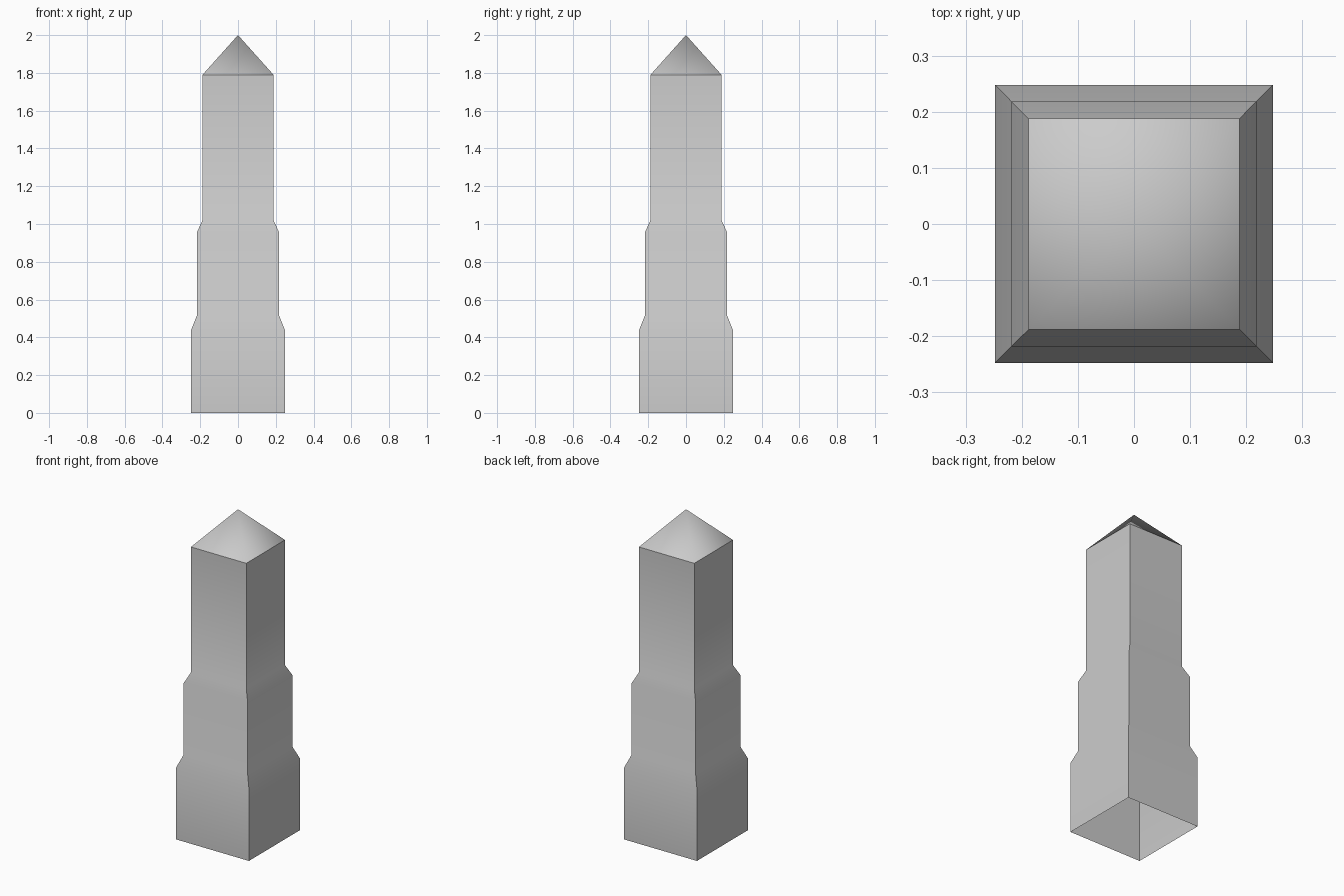
import bpy, bmesh, math

if "Cube" in bpy.data.objects:
    bpy.data.objects.remove(bpy.data.objects["Cube"])


def square_ring(bm, half, z):
    return [bm.verts.new((x * half, y * half, z))
            for x, y in ((-1, -1), (1, -1), (1, 1), (-1, 1))]


def finish(bm, name):
    bmesh.ops.recalc_face_normals(bm, faces=bm.faces)
    mesh = bpy.data.meshes.new(name)
    bm.to_mesh(mesh)
    bm.free()
    obj = bpy.data.objects.new(name, mesh)
    bpy.context.collection.objects.link(obj)
    return obj


def smooth(obj, degrees):
    bpy.ops.object.select_all(action='DESELECT')
    obj.select_set(True)
    bpy.context.view_layer.objects.active = obj
    bpy.ops.object.shade_smooth_by_angle(angle=math.radians(degrees))


# Stepped square shaft, open at the bottom: (half width, height)
profile = [(0.248, 0), (0.248, 0.44), (0.218, 0.515),
           (0.218, 0.955), (0.188, 1.02), (0.188, 1.79)]
bm = bmesh.new()
rings = [square_ring(bm, half, z) for half, z in profile]
for low, high in zip(rings, rings[1:]):
    for i in range(4):
        j = (i + 1) % 4
        bm.faces.new((low[i], low[j], high[j], high[i]))
shaft = finish(bm, "shaft")
smooth(shaft, 30)

# Pyramid cap, softly shaded across its ridges
bm = bmesh.new()
base = square_ring(bm, 0.188, 1.79)
apex = bm.verts.new((0, 0, 2.0))
for i in range(4):
    bm.faces.new((base[i], base[(i + 1) % 4], apex))
cap = finish(bm, "pyramid_cap")
smooth(cap, 80)
